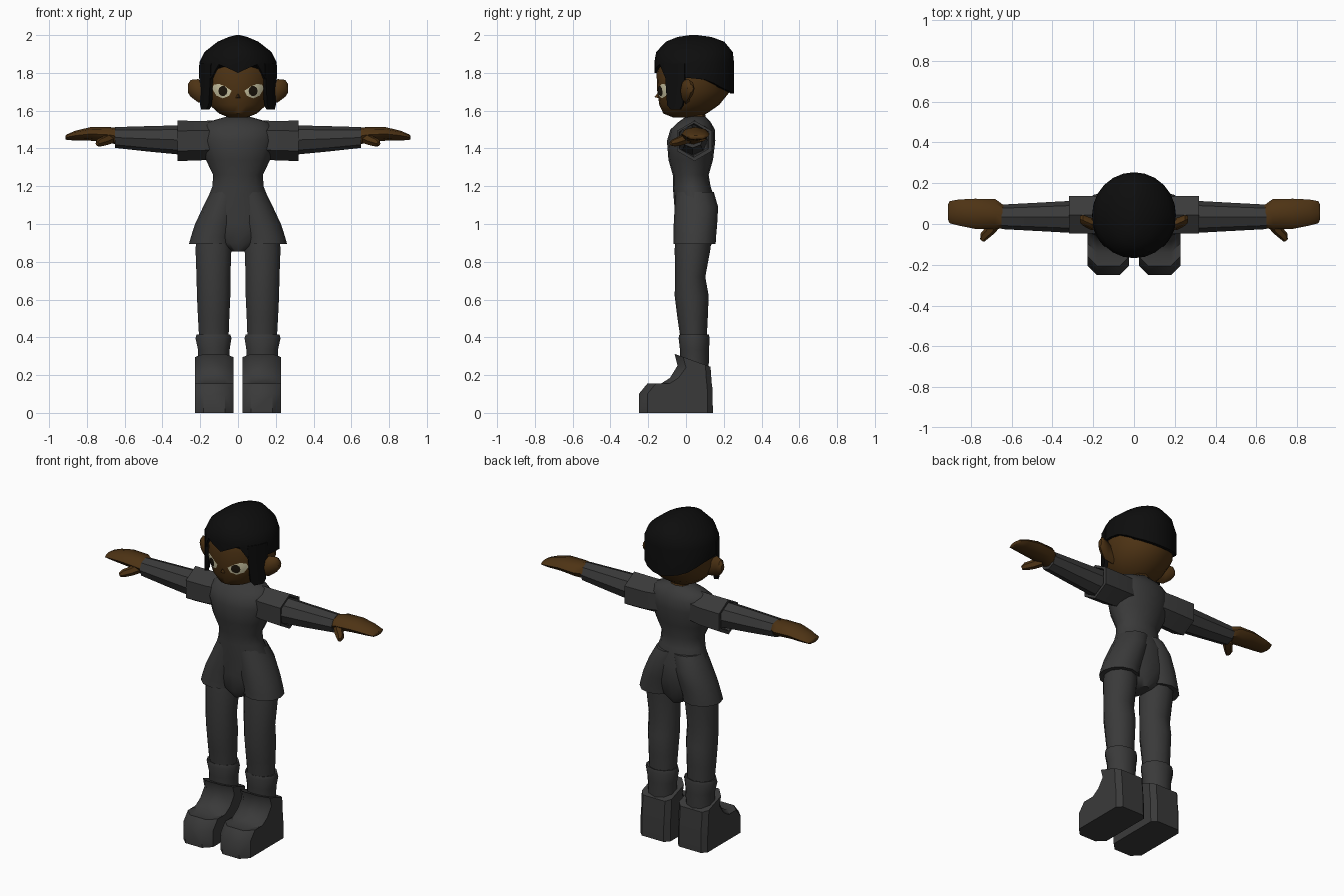
import bpy, bmesh, math
from mathutils import Vector
from mathutils.bvhtree import BVHTree


def material(name, rgb):
    m = bpy.data.materials.new(name)
    m.diffuse_color = (*rgb, 1)
    return m


CLOTH = material("charcoal cloth", (0.042, 0.042, 0.042))
SKIN = material("brown skin", (0.075, 0.033, 0.007))
HAIR = material("black hair", (0.004, 0.004, 0.004))
CREAM = material("cream eye", (0.62, 0.58, 0.38))
IRIS = material("dark iris", (0.012, 0.008, 0.004))


def finish(name, bm, mat, mirror=False):
    bmesh.ops.recalc_face_normals(bm, faces=bm.faces[:])
    me = bpy.data.meshes.new(name)
    bm.to_mesh(me)
    bm.free()
    me.materials.append(mat)
    ob = bpy.data.objects.new(name, me)
    bpy.context.collection.objects.link(ob)
    if mirror:
        ob.modifiers.new("mirror", 'MIRROR')
    return ob


def skin_rings(name, rings, mat, mirror=False):
    """Bridge point rings of equal length and cap both ends."""
    bm = bmesh.new()
    vs = [[bm.verts.new(p) for p in r] for r in rings]
    n = len(vs[0])
    for a, b in zip(vs, vs[1:]):
        for i in range(n):
            j = (i + 1) % n
            bm.faces.new((a[i], a[j], b[j], b[i]))
    bm.faces.new(vs[0])
    bm.faces.new(vs[-1])
    return finish(name, bm, mat, mirror)


def loft(name, axis, rings, n, mat, mirror=False):
    """Rings (t, c1, c2, r1, r2): ellipses in xy along z, or in yz along x."""
    out = []
    for t, c1, c2, r1, r2 in rings:
        pts = []
        for i in range(n):
            a = 2 * math.pi * i / n
            u, v = c1 + r1 * math.sin(a), math.cos(a) * r2
            pts.append((u, c2 - v, t) if axis == 'z' else (t, u, c2 + v))
        out.append(pts)
    return skin_rings(name, out, mat, mirror)


# Tunic body
loft("torso", 'z', [
    (0.855, 0, 0.045, 0.035, 0.07), (0.90, 0, 0.045, 0.12, 0.095),
    (1.0, 0, 0.05, 0.195, 0.105), (1.1, 0, 0.05, 0.175, 0.112),
    (1.2, 0, 0.03, 0.135, 0.1), (1.26, 0, 0.025, 0.132, 0.095),
    (1.34, 0, 0.025, 0.17, 0.118), (1.44, 0, 0.027, 0.2, 0.128),
    (1.5, 0, 0.035, 0.2, 0.118), (1.54, 0, 0.045, 0.16, 0.085),
    (1.57, 0, 0.052, 0.055, 0.05)], 16, CLOTH)

# Flared shorts, one lobe per side
loft("shorts_leg", 'z', [
    (0.90, 0.13, 0.04, 0.095, 0.09), (0.895, 0.143, 0.045, 0.116, 0.112),
    (0.93, 0.138, 0.047, 0.112, 0.112), (1.0, 0.117, 0.05, 0.11, 0.115),
    (1.09, 0.085, 0.055, 0.1, 0.115), (1.17, 0.05, 0.045, 0.095, 0.102)],
    12, CLOTH, True)

# Six-sided sleeves with a hollow cuff
loft("sleeve", 'x', [
    (0.08, 0.045, 1.45, 0.09, 0.1), (0.18, 0.045, 1.442, 0.105, 0.104),
    (0.32, 0.045, 1.44, 0.107, 0.107), (0.32, 0.042, 1.443, 0.09, 0.09),
    (0.29, 0.04, 1.444, 0.082, 0.082)], 6, CLOTH, True)
loft("arm", 'x', [
    (0.28, 0.035, 1.444, 0.08, 0.079), (0.48, 0.035, 1.451, 0.069, 0.067),
    (0.65, 0.035, 1.458, 0.06, 0.055)], 8, CLOTH, True)

# Mitten hands and thumbs
loft("hand", 'x', [
    (0.635, 0.035, 1.463, 0.054, 0.046), (0.68, 0.048, 1.472, 0.074, 0.041),
    (0.78, 0.05, 1.477, 0.074, 0.036), (0.86, 0.056, 1.468, 0.064, 0.026),
    (0.905, 0.058, 1.46, 0.054, 0.015), (0.913, 0.058, 1.459, 0.035, 0.01)],
    8, SKIN, True)


def tube(name, path, n, mat, mirror):
    """Tube through (point, radius) pairs."""
    pts = [Vector(p) for p, r in path]
    d = (pts[-1] - pts[0]).normalized()
    u = d.cross(Vector((0, 0, 1))).normalized()
    w = d.cross(u)
    rings = [[p + r * (math.cos(2 * math.pi * i / n) * u + math.sin(2 * math.pi * i / n) * w)
              for i in range(n)] for p, (_, r) in zip(pts, path)]
    return skin_rings(name, rings, mat, mirror)


tube("thumb", [((0.675, 0.01, 1.455), 0.03), ((0.705, -0.03, 1.44), 0.026),
               ((0.735, -0.06, 1.43), 0.022), ((0.745, -0.08, 1.425), 0.012)], 6, SKIN, True)

# Legs and ankle cuffs
loft("leg", 'z', [
    (0.2, 0.127, 0.045, 0.075, 0.065), (0.40, 0.128, 0.04, 0.082, 0.07),
    (0.5, 0.129, 0.035, 0.087, 0.08), (0.62, 0.129, 0.03, 0.093, 0.09),
    (0.72, 0.13, 0.022, 0.094, 0.08), (0.87, 0.13, 0.035, 0.1, 0.095),
    (0.95, 0.13, 0.04, 0.09, 0.09)], 10, CLOTH, True)
loft("ankle_cuff", 'z', [
    (0.24, 0.128, 0.045, 0.085, 0.075), (0.335, 0.128, 0.045, 0.088, 0.077),
    (0.395, 0.13, 0.043, 0.1, 0.082), (0.415, 0.13, 0.043, 0.094, 0.078),
    (0.41, 0.13, 0.043, 0.075, 0.065)], 10, CLOTH, True)


# Chunky boots: chamfered rectangles stacked upward, slanted at the top
def boot_ring(z, front, back, tilt=0, c=0.045):
    x0, x1 = 0.025, 0.227
    pts = [(x0 + c, front), (x1 - c, front), (x1, front + c), (x1, back - c * 0.6),
           (x1 - c * 0.6, back), (x0 + c * 0.6, back), (x0, back - c * 0.6), (x0, front + c)]
    return [(x, y, z - tilt * (y - front) / (back - front)) for x, y in pts]


skin_rings("boot", [
    boot_ring(0, -0.25, 0.142), boot_ring(0.1, -0.25, 0.141), boot_ring(0.155, -0.205, 0.138),
    boot_ring(0.15, -0.14, 0.136, 0), boot_ring(0.185, -0.085, 0.134),
    boot_ring(0.25, -0.045, 0.132, 0.04), boot_ring(0.312, -0.06, 0.13, 0.068)], CLOTH, True)

# Neck, head, ears and nose
loft("neck", 'z', [(1.53, 0, 0.06, 0.06, 0.05), (1.62, 0, 0.05, 0.05, 0.045)], 8, SKIN)
head = loft("head", 'z', [
    (1.563, 0, -0.005, 0.045, 0.06), (1.585, 0, -0.005, 0.1, 0.115),
    (1.63, 0, 0.017, 0.15, 0.158), (1.70, 0, 0.04, 0.185, 0.192),
    (1.80, 0, 0.042, 0.194, 0.198), (1.89, 0, 0.045, 0.165, 0.18),
    (1.95, 0, 0.045, 0.09, 0.12)], 20, SKIN)
loft("ear", 'x', [
    (0.15, 0.0, 1.68, 0.025, 0.045), (0.21, 0.0, 1.705, 0.03, 0.062),
    (0.25, 0.018, 1.718, 0.027, 0.045), (0.266, 0.024, 1.718, 0.015, 0.022)], 8, SKIN, True)
bm = bmesh.new()
base = [bm.verts.new(p) for p in ((-0.022, -0.13, 1.662), (0.022, -0.13, 1.662), (0, -0.135, 1.71))]
tip = bm.verts.new((0, -0.168, 1.672))
for i in range(3):
    bm.faces.new((base[i], base[(i + 1) % 3], tip))
bm.faces.new(base)
finish("nose", bm, SKIN)

# Hair cap with a zigzag fringe and a lower nape
RIM = [1.80, 1.825, 1.845, 1.765, 1.765, 1.775, 1.77, 1.765, 1.745, 1.72, 1.705, 1.695, 1.69]
N = 24


def hair_point(i, z, k=1.0, rx=0.206, ry=0.211, cy=0.043):
    a = 2 * math.pi * i / N
    return (k * rx * math.sin(a), cy - k * ry * math.cos(a), z)


rim = [RIM[min(i, N - i)] for i in range(N)]
cap = [[hair_point(i, rim[i], 0.92) for i in range(N)], [hair_point(i, rim[i]) for i in range(N)]]
for z, rx, ry, cy in ((1.855, 0.205, 0.211, 0.043), (1.91, 0.178, 0.203, 0.045),
                      (1.965, 0.108, 0.155, 0.048), (1.99, 0.05, 0.09, 0.045),
                      (2.0, 0.01, 0.02, 0.04)):
    cap.append([hair_point(i, z, 1, rx, ry, cy) for i in range(N)])
skin_rings("hair_cap", cap, HAIR)

# Side locks in front of the ears
lock = []
for z, a, b in ((1.85, 2.9, 5.1), (1.75, 3.0, 5.1), (1.63, 3.2, 4.9), (1.607, 3.6, 4.6)):
    steps = [a, (a + b) / 2, b]
    lock.append([hair_point(s, z, 1.015) for s in steps]
                + [hair_point(s, z, 0.9) for s in reversed(steps)])
skin_rings("side_lock", lock, HAIR, True)

# Eyes: thin plates laid onto the face
bm = bmesh.new()
bm.from_mesh(head.data)
face_tree = BVHTree.FromBMesh(bm)
bm.free()


def face_plate(name, outline, lift, mat):
    cx = sum(p[0] for p in outline) / len(outline)
    cz = sum(p[1] for p in outline) / len(outline)
    bm = bmesh.new()

    def put(x, z):
        y = face_tree.ray_cast(Vector((x, -1, z)), Vector((0, 1, 0)))[0].y
        return bm.verts.new((x, y - lift, z))
    mid = put(cx, cz)
    rings = [[put(cx + (x - cx) * k, cz + (z - cz) * k) for x, z in outline]
             for k in (0.35, 0.7, 1.0)]
    n = len(outline)
    for i in range(n):
        j = (i + 1) % n
        bm.faces.new((mid, rings[0][i], rings[0][j]))
        for a, b in zip(rings, rings[1:]):
            bm.faces.new((a[i], b[i], b[j], a[j]))
    finish(name, bm, mat, True)


face_plate("eye_white", [(0.136, 1.715), (0.128, 1.738), (0.1, 1.742), (0.065, 1.727),
                         (0.034, 1.705), (0.048, 1.678), (0.08, 1.665), (0.115, 1.68)], 0.004, CREAM)
face_plate("eye_iris", [(0.08 + 0.024 * math.cos(t * math.pi / 5), 1.704 + 0.027 * math.sin(t * math.pi / 5))
                        for t in range(10)], 0.007, IRIS)

# Smooth shading with sharp creases kept
bpy.ops.object.select_all(action='DESELECT')
for ob in bpy.context.scene.objects:
    ob.select_set(True)
    bpy.context.view_layer.objects.active = ob
bpy.ops.object.shade_smooth_by_angle(angle=math.radians(42))
